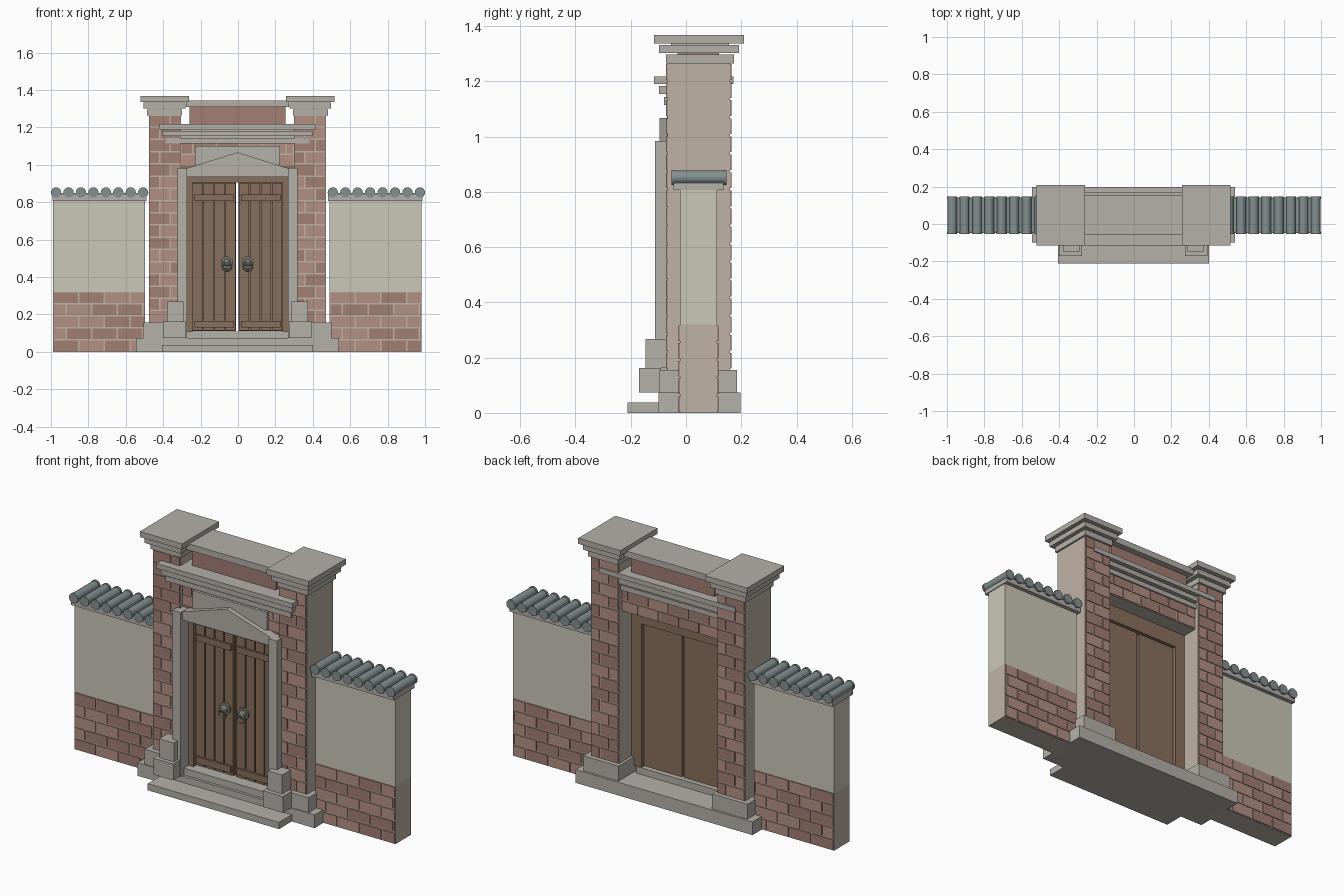
import bpy, bmesh, math, random
from mathutils import Matrix, Vector

if "Cube" in bpy.data.objects:
    bpy.data.objects.remove(bpy.data.objects["Cube"])

random.seed(4)
CX = -0.003          # axis of symmetry


def mat(name, r, g, b):
    m = bpy.data.materials.new(name)
    m.diffuse_color = (r, g, b, 1)
    m.use_nodes = True
    m.node_tree.nodes["Principled BSDF"].inputs["Base Color"].default_value = m.diffuse_color
    return m


STONE = mat("stone", 0.46, 0.44, 0.40)
MORTAR = mat("mortar", 0.52, 0.45, 0.38)
PLASTER = mat("plaster", 0.60, 0.58, 0.48)
BRICKS = [mat("brick_dark", 0.36, 0.21, 0.17), mat("brick_light", 0.45, 0.28, 0.23)]
WOOD = mat("wood", 0.25, 0.16, 0.11)
TILE = mat("tile", 0.23, 0.28, 0.28)
METAL = mat("metal", 0.20, 0.20, 0.17)


def finish(bm, name, mats):
    me = bpy.data.meshes.new(name)
    bm.normal_update()
    bm.to_mesh(me)
    bm.free()
    for m in mats:
        me.materials.append(m)
    ob = bpy.data.objects.new(name, me)
    bpy.context.collection.objects.link(ob)
    return ob


def add_box(bm, x0, x1, y0, y1, z0, z1, mi=0):
    m = Matrix.Translation(((x0 + x1) / 2, (y0 + y1) / 2, (z0 + z1) / 2)) @ \
        Matrix.Diagonal((x1 - x0, y1 - y0, z1 - z0, 1))
    vs = bmesh.ops.create_cube(bm, size=1, matrix=m)["verts"]
    for f in {f for v in vs for f in v.link_faces}:
        f.material_index = mi


def box(name, x0, x1, y0, y1, z0, z1, m):
    bm = bmesh.new()
    add_box(bm, CX + x0, CX + x1, y0, y1, z0, z1)
    return finish(bm, name, [m])


def wide(name, half, y0, y1, z0, z1, m):
    return box(name, -half, half, y0, y1, z0, z1, m)


def pair(name, x0, x1, y0, y1, z0, z1, m):
    box("left_" + name, -x1, -x0, y0, y1, z0, z1, m)
    box("right_" + name, x0, x1, y0, y1, z0, z1, m)


def bricks(name, x0, x1, z0, z1, y_front, y_back, length, rows):
    """Running-bond brick facing on the front and back of a core."""
    bm = bmesh.new()
    h = (z1 - z0) / rows
    gap, out = 0.004, 0.005
    for y in (y_front, y_back):
        ya, yb = (y - out, y + 0.01) if y == y_front else (y - 0.01, y + out)
        for r in range(rows):
            x = x0 - (length / 2 if r % 2 else 0)
            while x < x1 - 0.005:
                a, b = max(x, x0), min(x + length, x1)
                if b - a > 0.012:
                    add_box(bm, CX + a + gap, CX + b - gap, ya, yb,
                            z0 + r * h + gap, z0 + (r + 1) * h - gap, random.randint(0, 1))
                x += length
    return finish(bm, name, BRICKS)


def cyl(name, r, p0, p1, m, seg=16):
    p0, p1 = Vector(p0), Vector(p1)
    d = p1 - p0
    bm = bmesh.new()
    bmesh.ops.create_cone(bm, cap_ends=True, segments=seg, radius1=r, radius2=r, depth=d.length,
                          matrix=Matrix.Translation((p0 + p1) / 2) @ d.to_track_quat('Z', 'Y').to_matrix().to_4x4())
    return finish(bm, name, [m])


# Ground slab, front step, threshold
wide("base_slab", 0.543, -0.10, 0.197, 0, 0.073, STONE)
wide("front_step", 0.403, -0.212, -0.10, 0, 0.037, STONE)
wide("threshold", 0.27, -0.085, 0.055, 0.073, 0.11, STONE)

# Side walls: brick below, plaster above, eave slab
pair("wall_base", 0.493, 0.985, -0.022, 0.113, 0, 0.32, MORTAR)
pair("wall_plaster", 0.493, 0.985, -0.022, 0.113, 0.32, 0.81, PLASTER)
pair("wall_eave", 0.485, 0.990, -0.045, 0.136, 0.807, 0.845, STONE)
for side, a, b in (("left", -0.985, -0.493), ("right", 0.493, 0.985)):
    bricks(side + "_wall_bricks", a, b, 0, 0.32, -0.022, 0.113, 0.137, 5)

# Roof tiles: eight round ridges each side, with thin end rims
for s in (-1, 1):
    for i in range(8):
        x = s * (0.507 + i * 0.0665)
        cyl("roof_tile", 0.025, (x, -0.048, 0.852), (x, 0.142, 0.852), TILE)
        for y in (-0.053, 0.134):
            cyl("tile_end", 0.0275, (x, y, 0.852), (x, y + 0.012, 0.852), TILE)
        if i < 7:
            xm = x + s * 0.033
            box("tile_trough", xm - CX - 0.016, xm - CX + 0.016, -0.048, 0.142, 0.838, 0.85, TILE)

# Gate pillars with plinths and stepped capitals
pair("pillar", 0.302, 0.473, -0.067, 0.16, 0.073, 1.266, MORTAR)
pair("pillar_plinth", 0.287, 0.503, -0.095, 0.185, 0.073, 0.156, STONE)
for side, a, b in (("left", -0.473, -0.302), ("right", 0.302, 0.473)):
    bricks(side + "_pillar_bricks", a, b, 0.156, 1.266, -0.067, 0.16, 0.115, 17)
pair("capital_lower", 0.297, 0.484, -0.072, 0.174, 1.264, 1.297, STONE)
pair("capital_middle", 0.278, 0.501, -0.098, 0.191, 1.302, 1.332, STONE)
pair("capital_top", 0.259, 0.518, -0.116, 0.209, 1.337, 1.368, STONE)

# Lintel, cornice ledges, upper brick panel and coping
wide("lintel", 0.302, -0.05, 0.135, 0.995, 1.216, MORTAR)
bricks("lintel_bricks", -0.302, 0.302, 0.995, 1.12, -0.05, 0.135, 0.125, 2)
wide("cornice_lower", 0.385, -0.08, 0.148, 1.115, 1.143, STONE)
wide("cornice_middle", 0.402, -0.098, 0.158, 1.154, 1.182, STONE)
wide("cornice_top", 0.417, -0.115, 0.172, 1.190, 1.217, STONE)
wide("upper_panel", 0.257, -0.03, 0.12, 1.215, 1.31, BRICKS[0])
wide("upper_coping", 0.275, -0.055, 0.155, 1.31, 1.345, STONE)
wide("name_panel_blank", 0.228, -0.068, -0.04, 1.0, 1.10, STONE)

# Stone door surround with gabled head
pair("stone_jamb", 0.270, 0.321, -0.113, -0.04, 0.073, 0.983, STONE)
bm = bmesh.new()
pts = [(-0.30, 0.935), (0.30, 0.935), (0.30, 0.972), (0, 1.067), (-0.30, 0.972)]
f = bm.faces.new([bm.verts.new((CX + x, -0.095, z)) for x, z in pts])
ext = bmesh.ops.extrude_face_region(bm, geom=[f])["geom"]
bmesh.ops.translate(bm, vec=(0, 0.055, 0), verts=[v for v in ext if isinstance(v, bmesh.types.BMVert)])
bmesh.ops.recalc_face_normals(bm, faces=bm.faces)
finish(bm, "gable_head", [STONE])

# Stone drums either side of the door
pair("door_stone_lower", 0.275, 0.397, -0.17, -0.09, 0.073, 0.163, STONE)
pair("door_stone_upper", 0.288, 0.377, -0.147, -0.06, 0.163, 0.268, STONE)

# Wooden frame and two plank leaves
pair("frame_post", 0.240, 0.303, -0.045, 0.05, 0.11, 0.935, WOOD)
wide("frame_head", 0.303, -0.045, 0.05, 0.905, 0.995, WOOD)
pair("door_leaf", 0.007, 0.242, -0.012, 0.03, 0.112, 0.905, WOOD)
W = 0.235 / 4
for i in range(4):
    a = 0.007 + i * W
    pair("door_plank", a + 0.003, a + W - 0.003, -0.024, -0.01, 0.114, 0.903, WOOD)
pair("door_top_rail", 0.018, 0.23, -0.034, -0.02, 0.807, 0.842, WOOD)
pair("door_bottom_rail", 0.018, 0.23, -0.034, -0.02, 0.13, 0.166, WOOD)

# Knockers: back plate, domed boss, hanging ring
for s in (-1, 1):
    x = CX + s * 0.056
    cyl("knocker_plate", 0.033, (x, -0.034, 0.477), (x, -0.022, 0.477), METAL, 20)
    bm = bmesh.new()
    bmesh.ops.create_uvsphere(bm, u_segments=16, v_segments=8, radius=0.02,
                              matrix=Matrix.Translation((x, -0.036, 0.477)))
    boss = finish(bm, "knocker_boss", [METAL])
    bpy.ops.mesh.primitive_torus_add(location=(x, -0.052, 0.457), rotation=(math.pi / 2, 0, 0),
                                     major_radius=0.023, minor_radius=0.005,
                                     major_segments=20, minor_segments=8)
    ring = bpy.context.object
    ring.name = "knocker_ring"
    ring.data.materials.append(METAL)
    for ob in (boss, ring):
        ob.data.polygons.foreach_set("use_smooth", [True] * len(ob.data.polygons))
